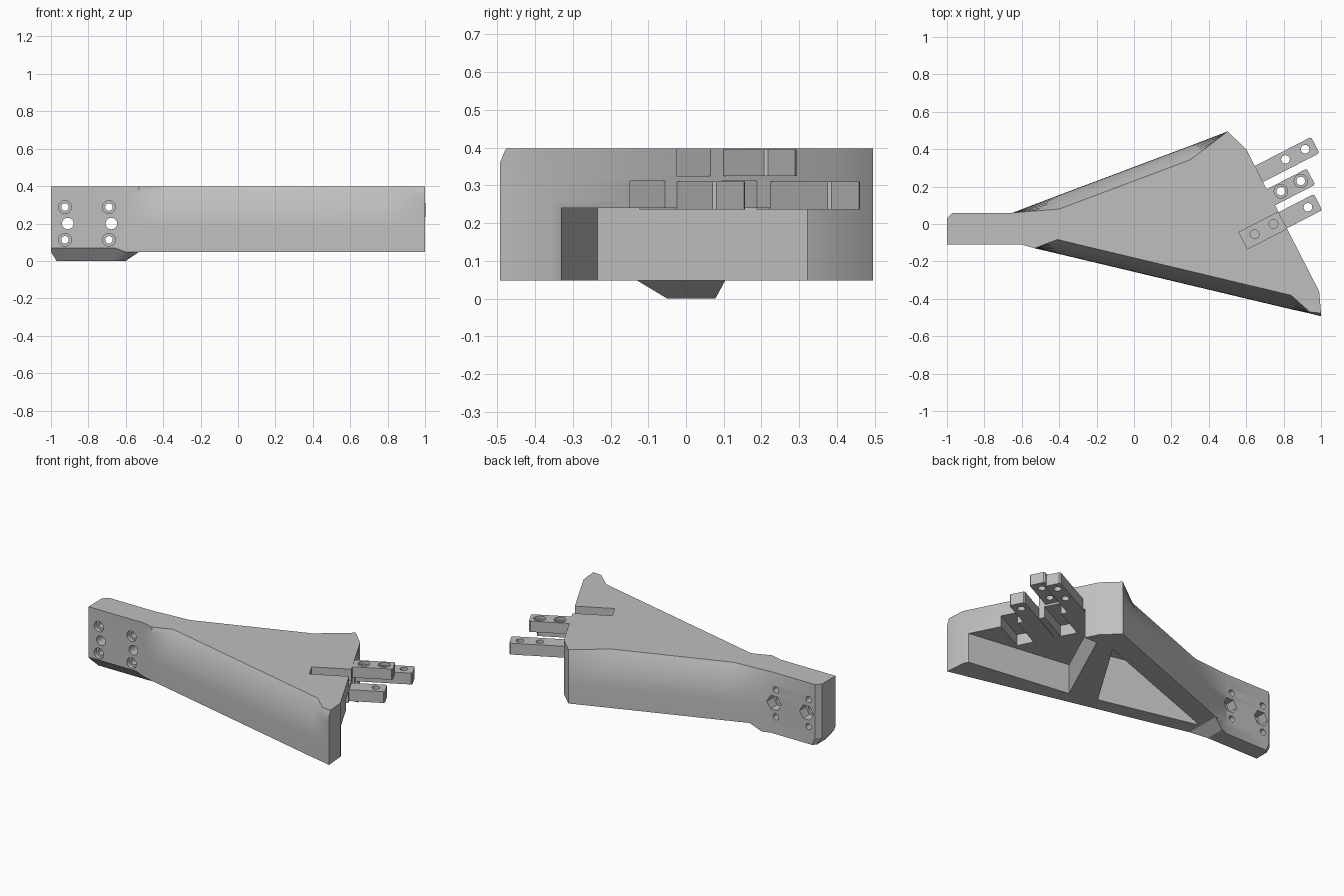
import bpy, bmesh, math
from mathutils import Vector, Matrix

default = bpy.data.objects.get("Cube")
if default:
    bpy.data.objects.remove(default, do_unlink=True)

grey = bpy.data.materials.new("matte_grey")
grey.use_nodes = True
grey.diffuse_color = (0.52, 0.52, 0.52, 1)
grey.node_tree.nodes["Principled BSDF"].inputs["Base Color"].default_value = (0.52, 0.52, 0.52, 1)

BOTTOM, TOP = 0.048, 0.398


def loft(name, rings):
    """Solid through a stack of equal-length rings of 3D points."""
    bm = bmesh.new()
    loops = [[bm.verts.new(p) for p in ring] for ring in rings]
    n = len(loops[0])
    for low, high in zip(loops, loops[1:]):
        for i in range(n):
            j = (i + 1) % n
            bm.faces.new((low[i], low[j], high[j], high[i]))
    bm.faces.new(loops[0][::-1])
    bm.faces.new(loops[-1])
    bmesh.ops.recalc_face_normals(bm, faces=bm.faces)
    mesh = bpy.data.meshes.new(name)
    bm.to_mesh(mesh)
    bm.free()
    obj = bpy.data.objects.new(name, mesh)
    bpy.context.collection.objects.link(obj)
    mesh.materials.append(grey)
    return obj


def prism(name, outline, z0, z1):
    return loft(name, [[(x, y, z) for x, y in outline] for z in (z0, z1)])


def rod(name, centre, radius, length, axis="Z", sides=24):
    """Round or hexagonal cutter, centred on a point."""
    ring = [(radius * math.cos(2 * math.pi * i / sides), radius * math.sin(2 * math.pi * i / sides))
            for i in range(sides)]
    obj = prism(name, ring, -length / 2, length / 2)
    turn = Matrix.Rotation(math.pi / 2, 4, "X") if axis == "Y" else Matrix.Identity(4)
    obj.data.transform(Matrix.Translation(centre) @ turn)
    return obj


def cut(target, tool):
    mod = target.modifiers.new("cut", "BOOLEAN")
    mod.operation, mod.object, mod.solver = "DIFFERENCE", tool, "EXACT"
    bpy.context.view_layer.update()
    with bpy.context.temp_override(object=target, active_object=target):
        bpy.ops.object.modifier_apply(modifier=mod.name)
    bpy.data.objects.remove(tool, do_unlink=True)


def smooth(obj):
    bpy.ops.object.select_all(action="DESELECT")
    obj.select_set(True)
    bpy.context.view_layer.objects.active = obj
    bpy.ops.object.shade_smooth_by_angle(angle=math.radians(30))


# Wedge body: long side walls stand upright, then round inward to the top
def body_ring(z):
    d = 0.075 * max(0, (z - 0.18) / (TOP - 0.18)) ** 2
    tip = 0.016 * max(0, (z - 0.36) / (TOP - 0.36))
    return [(x, y, z) for x, y in (
        (-1, -0.11), (-0.6, -0.11), (-0.53, -0.13), (-0.41, -0.158 + d),
        (0.84, -0.456 + d), (0.94, -0.478 + tip / 2), (1, -0.493 + tip), (0.99, -0.36),
        (0.6, 0.4), (0.5, 0.495), (0.3, 0.418 - d), (-0.4, 0.155 - d),
        (-0.65, 0.06), (-0.97, 0.06), (-1, 0.03))]


levels = (BOTTOM, 0.18, 0.22, 0.26, 0.3, 0.33, 0.36, 0.38, TOP)
body = loft("wedge_body", [body_ring(z) for z in levels])

# Chamfered foot under the mounting tail
foot_top = [(-1, -0.11), (-0.6, -0.11), (-0.53, -0.13), (-0.53, 0.104), (-0.65, 0.06), (-0.97, 0.06), (-1, 0.03)]
foot_low = [(-0.97, -0.05), (-0.62, -0.05), (-0.6, -0.05), (-0.6, 0.078), (-0.65, 0.06), (-0.95, 0.06), (-0.97, 0.04)]
foot = loft("mounting_foot", [[(x, y, 0.0) for x, y in foot_low],
                              [(x, y, BOTTOM) for x, y in foot_top]])

# Sloping lower front edge of the tail, fading out at the wedge
for part in (body, foot):
    cut(part, loft("edge_chamfer", [[(x, -0.2 + s, 0.175), (x, -0.3 + s, -0.05), (x, -0.007 + s, -0.05)]
                                    for x, s in ((-1.1, 0), (-0.66, 0), (-0.5, -0.05))]))

# Underside pockets leave two walls and a cross rib
cut(body, prism("closed_pocket", [(0.12, -0.183), (0.43, 0.32), (-0.52, -0.03)], 0, 0.36))
cut(body, prism("open_pocket", [(0.295, -0.235), (1.2, -0.362), (1.2, 0.32), (0.55, 0.32)], 0, 0.24))

# Tail bolt holes: counterbored at the front, hex nut recesses at the back
for x in (-0.925, -0.69):
    for z in (0.113, 0.288):
        cut(body, rod("bolt_hole", (x, 0, z), 0.02, 0.6, "Y"))
        cut(body, rod("counterbore", (x, -0.11, z), 0.034, 0.05, "Y"))
for x in (-0.91, -0.677):
    cut(body, rod("main_hole", (x, 0, 0.2), 0.031, 0.6, "Y"))
    cut(body, rod("nut_recess", (x, 0.06, 0.2), 0.05, 0.13, "Y", 6))

# Hinge bars, each set at the same slant
ANGLE = math.radians(27.2)
along = Vector((math.cos(ANGLE), math.sin(ANGLE)))
across = Vector((-along.y, along.x))
FRONT_TIP = Vector((0.984, 0.117))
PITCH = 0.137


def bar_outline(tip, length, width):
    t = Vector(tip)
    c = 0.008
    local = [(-length, -1), (-c, -1), (0, -1 + 2 * c / width), (0, 1 - 2 * c / width), (-c, 1), (-length, 1)]
    return [tuple(t + along * a + across * (b * width / 2)) for a, b in local]


# Slots for the mating fingers: one open above, two open below
cut(body, prism("upper_slot", bar_outline(FRONT_TIP + along * 0.13, 0.58, 0.1), 0.325, 0.5))
for side in (-1, 1):
    cut(body, prism("lower_slot", bar_outline(FRONT_TIP + across * PITCH * side + along * 0.1, 0.55, 0.104), 0.2, 0.312))
for x, y in ((0.645, -0.055), (0.745, 0.0)):
    cut(body, rod("blind_pin_hole", (x, y, 0.34), 0.024, 0.08))

bars = (
    ("front_hinge_bar", FRONT_TIP, 0.43, 0.236, 0.31, ((0.93, 0.09),), False),
    ("middle_hinge_bar", (0.946, 0.253), 0.3, 0.325, 0.395, ((0.785, 0.175), (0.892, 0.23)), True),
    ("rear_hinge_bar", (0.969, 0.422), 0.42, 0.236, 0.31, ((0.81, 0.345), (0.915, 0.4)), False),
)
for name, tip, length, z0, z1, holes, bored in bars:
    bar = prism(name, bar_outline(tip, length, 0.097), z0, z1)
    for x, y in holes:
        cut(bar, rod("pin_hole", (x, y, z0), 0.023, 0.4))
        if bored:
            cut(bar, rod("pin_counterbore", (x, y, z1), 0.036, 0.04))
    smooth(bar)

smooth(body)
smooth(foot)
